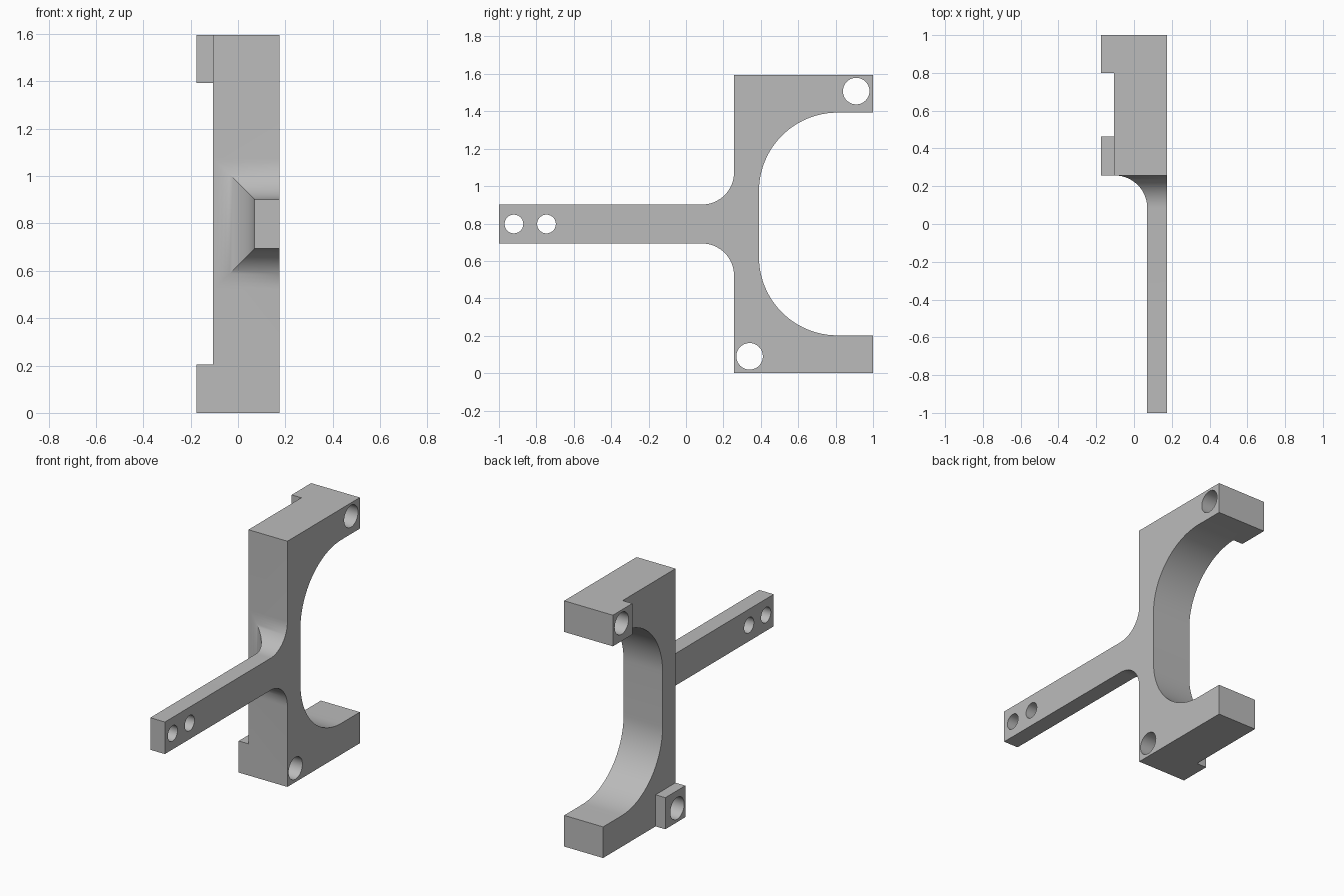
import bpy, bmesh
from math import sin, cos, pi, radians

if "Cube" in bpy.data.objects:
    bpy.data.objects.remove(bpy.data.objects["Cube"], do_unlink=True)

grey = bpy.data.materials.new("light_grey")
grey.use_nodes = True
grey.diffuse_color = (0.5, 0.5, 0.5, 1)
grey.node_tree.nodes["Principled BSDF"].inputs["Base Color"].default_value = (0.5, 0.5, 0.5, 1)

RIGHT, LEFT, OUTER = 0.175, -0.105, -0.175   # faces of the plate and bosses along x
HEIGHT, FRONT, BACK = 1.595, 0.257, 1.0
MID = HEIGHT / 2


def loft(name, rings):
    """Closed solid through matching rings of points."""
    bm = bmesh.new()
    loops = [[bm.verts.new(p) for p in ring] for ring in rings]
    n = len(loops[0])
    for a, b in zip(loops, loops[1:]):
        for i in range(n):
            j = (i + 1) % n
            bm.faces.new((a[i], a[j], b[j], b[i]))
    bm.faces.new(loops[0])
    bm.faces.new(loops[-1][::-1])
    bmesh.ops.recalc_face_normals(bm, faces=bm.faces)
    mesh = bpy.data.meshes.new(name)
    bm.to_mesh(mesh)
    bm.free()
    mesh.materials.append(grey)
    obj = bpy.data.objects.new(name, mesh)
    bpy.context.collection.objects.link(obj)
    return obj


def extrude(name, profile, x0, x1):
    """Extrude a (y, z) profile along x."""
    return loft(name, [[(x, y, z) for y, z in profile] for x in (x0, x1)])


def arc(cy, cz, r, start, end, steps):
    angles = [radians(start + (end - start) * i / steps) for i in range(steps + 1)]
    return [(cy + r * cos(a), cz + r * sin(a)) for a in angles]


def block(name, y0, y1, z0, z1):
    return extrude(name, [(y0, z0), (y1, z0), (y1, z1), (y0, z1)], OUTER, LEFT + 0.05)


def combine(target, other, operation):
    mod = target.modifiers.new(other.name, "BOOLEAN")
    mod.operation, mod.solver, mod.object = operation, "EXACT", other
    bpy.ops.object.select_all(action="DESELECT")
    bpy.context.view_layer.objects.active = target
    target.select_set(True)
    bpy.ops.object.modifier_apply(modifier=mod.name)
    bpy.data.objects.remove(other, do_unlink=True)


# C-shaped plate with a rounded opening at the back
R, LIP = 0.42, 0.202
opening = arc(0.81, HEIGHT - LIP - R, R, 90, 180, 24) + arc(0.81, LIP + R, R, 180, 270, 24)
plate = [(BACK, 0), (FRONT, 0), (FRONT, HEIGHT), (BACK, HEIGHT), (BACK, HEIGHT - LIP)]
bracket = extrude("bracket", plate + opening + [(BACK, LIP)], LEFT, RIGHT)

# Arm that flares into the plate with mitred fillets
F, HALF, ARM_X = 0.172, 0.104, 0.07


def section(y, d):
    low, high = MID - HALF - d, MID + HALF + d
    return [(ARM_X - d, y, low), (RIGHT, y, low), (RIGHT, y, high), (ARM_X - d, y, high)]


flare = [section(FRONT - F + F * sin(t), F * (1 - cos(t)))
         for t in (pi / 2 * i / 16 for i in range(17))]
arm = loft("arm", [section(-1, 0)] + flare + [section(FRONT + 0.05, F)])
combine(bracket, arm, "UNION")

# Square bosses at opposite corners
combine(bracket, block("top_boss", 0.8, BACK, HEIGHT - LIP, HEIGHT), "UNION")
combine(bracket, block("bottom_boss", FRONT, 0.462, 0, 0.205), "UNION")

# Round through holes
for y, z, r in ((0.91, 1.508, 0.071), (0.34, 0.09, 0.071), (-0.92, MID, 0.05), (-0.746, MID, 0.05)):
    hole = extrude("hole_cutter", arc(y, z, r, 0, 360, 40)[:-1], -0.3, 0.3)
    combine(bracket, hole, "DIFFERENCE")

bpy.ops.object.shade_smooth_by_angle(angle=radians(30))
